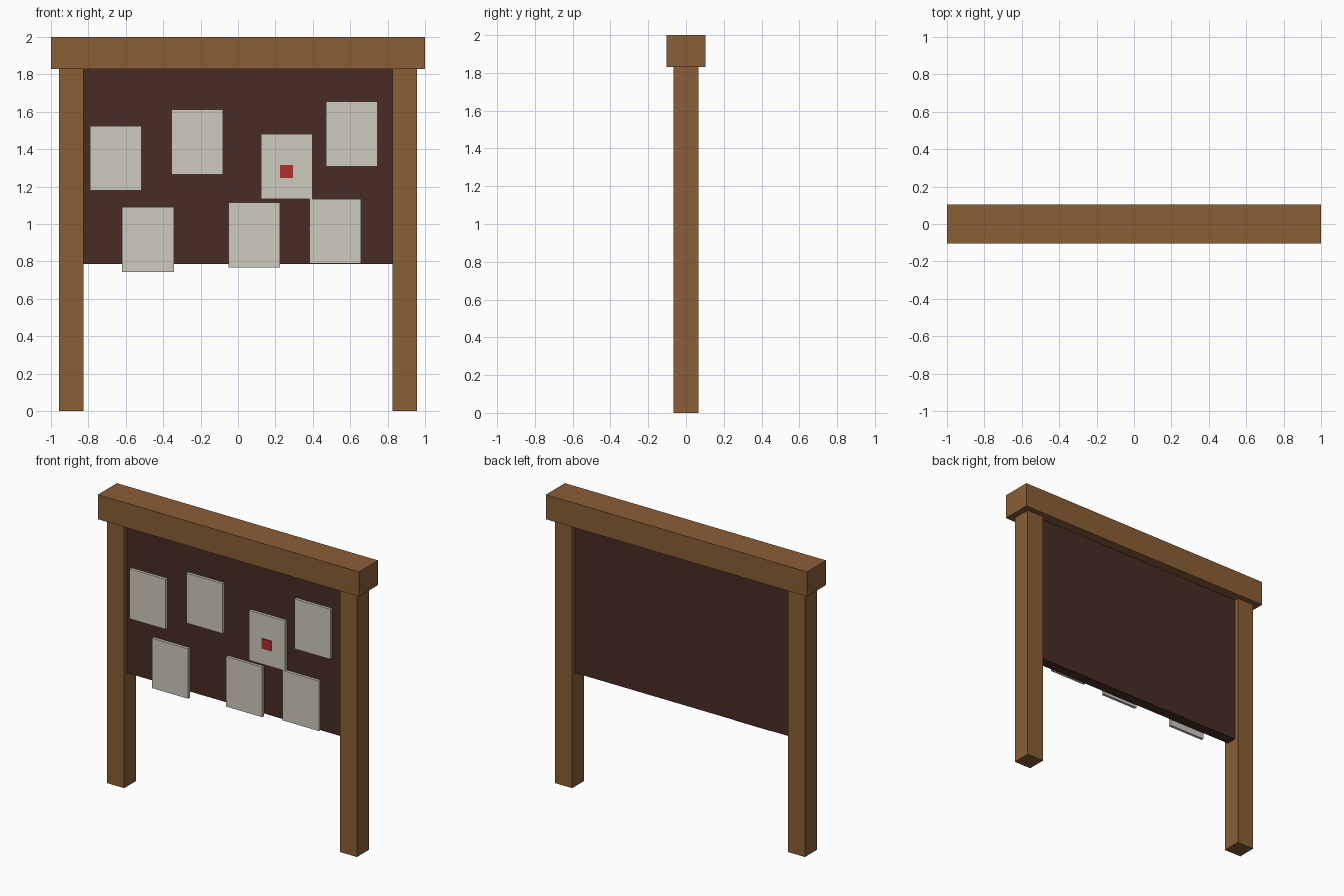
import bpy

if "Cube" in bpy.data.objects:
    bpy.data.objects.remove(bpy.data.objects["Cube"])


def material(name, rgb):
    """Flat colour from 0-255 sRGB values."""
    lin = [((c / 255 + 0.055) / 1.055) ** 2.4 for c in rgb]
    m = bpy.data.materials.new(name)
    m.diffuse_color = (*lin, 1)
    m.use_nodes = True
    m.node_tree.nodes["Principled BSDF"].inputs["Base Color"].default_value = m.diffuse_color
    return m


wood = material("brown_wood", (138, 94, 54))
dark = material("dark_board", (72, 44, 35))
paper = material("paper", (205, 202, 190))
red = material("red_seal", (176, 48, 48))


def box(name, x0, x1, y0, y1, z0, z1, mat):
    bpy.ops.mesh.primitive_cube_add(
        size=1, location=((x0 + x1) / 2, (y0 + y1) / 2, (z0 + z1) / 2))
    o = bpy.context.object
    o.name = name
    o.scale = (x1 - x0, y1 - y0, z1 - z0)
    bpy.ops.object.transform_apply(location=False, rotation=False, scale=True)
    o.data.materials.append(mat)
    return o


# Frame: top beam, two posts
box("top_beam", -1, 1, -0.104, 0.104, 1.83, 2, wood)
box("left_post", -0.956, -0.826, -0.065, 0.065, 0, 1.83, wood)
box("right_post", 0.826, 0.956, -0.065, 0.065, 0, 1.83, wood)

# Backing board, recessed between the posts
box("board", -0.826, 0.826, -0.036, 0.036, 0.787, 1.83, dark)

# Pinned notices (centre x, centre z)
W, H = 0.276, 0.346
notices = [(-0.653, 1.351), (-0.218, 1.438), (0.261, 1.308), (0.608, 1.481),
           (-0.481, 0.917), (0.086, 0.941), (0.519, 0.961)]
for i, (x, z) in enumerate(notices, 1):
    box(f"notice_{i}", x - W / 2, x + W / 2, -0.055, -0.036,
        z - H / 2, z + H / 2, paper)

# Red seal on the third notice
box("seal", 0.224, 0.294, -0.061, -0.055, 1.245, 1.315, red)
